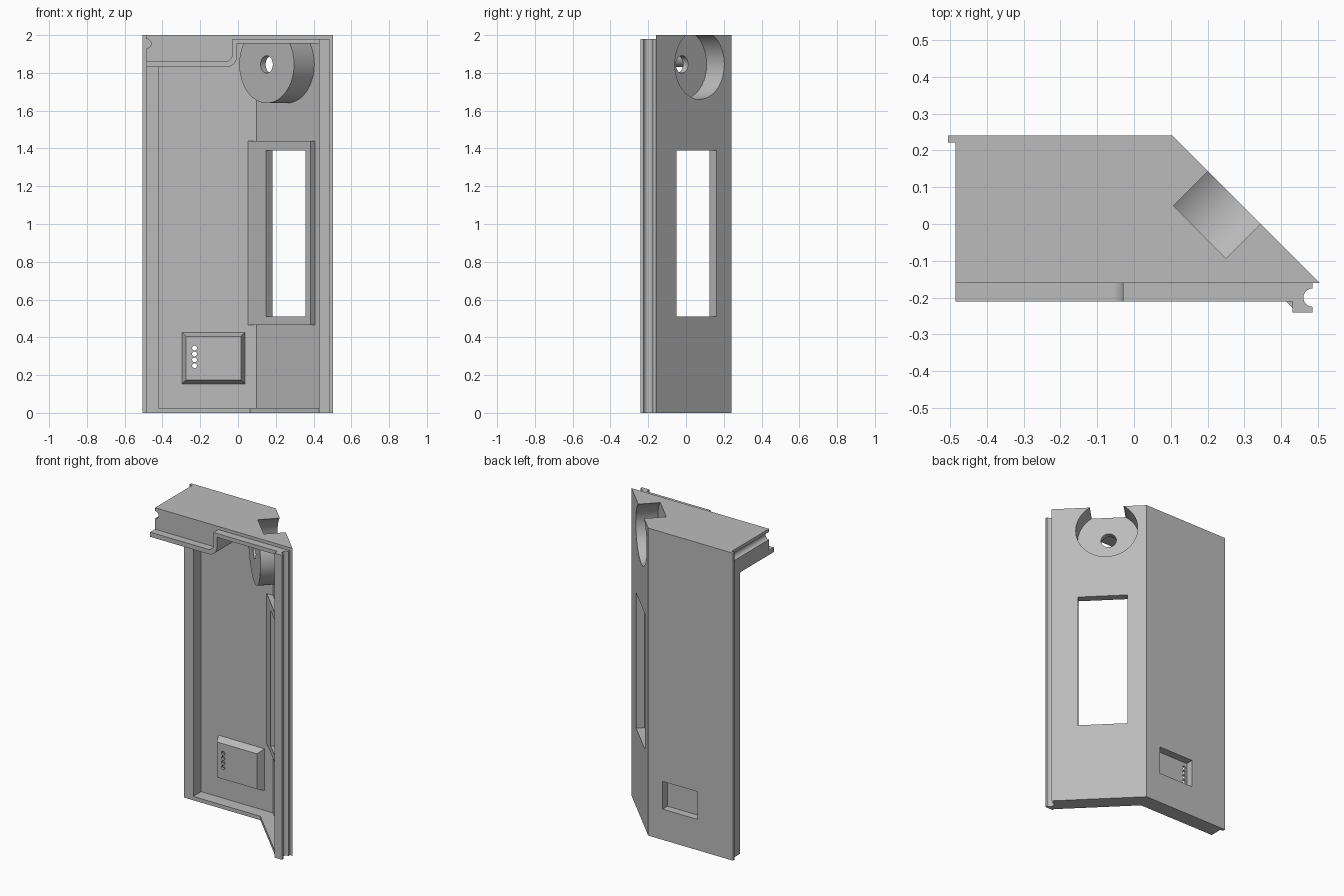
import bpy, bmesh
from math import sin, cos, pi, radians
from mathutils import Matrix, Vector

if "Cube" in bpy.data.objects:
    bpy.data.objects.remove(bpy.data.objects["Cube"], do_unlink=True)

grey = bpy.data.materials.new("plain grey")
grey.use_nodes = True
colour = (0.5, 0.5, 0.5, 1)
grey.diffuse_color = colour
grey.node_tree.nodes["Principled BSDF"].inputs["Base Color"].default_value = colour

# Frames for extruding: upright, along depth, and square to the slanted face
UP = Matrix.Identity(4)
DEPTH = Matrix(((1, 0, 0, 0), (0, 0, 1, 0), (0, 1, 0, 0), (0, 0, 0, 1)))
SLANT = Matrix.Translation((0.272, 0.072, 0)) @ Matrix.Rotation(radians(-45), 4, 'Z') @ DEPTH


def arc(cx, cy, r, a0, a1, n=12):
    return [(cx + r * cos(radians(a0 + (a1 - a0) * i / n)),
             cy + r * sin(radians(a0 + (a1 - a0) * i / n))) for i in range(n + 1)]


def circle(cx, cy, r, n=64):
    return arc(cx, cy, r, 0, 360, n)[:-1]


def rect(x0, x1, y0, y1):
    return [(x0, y0), (x1, y0), (x1, y1), (x0, y1)]


def loft(name, bottom, top, low, high, frame=UP, helper=False):
    bm = bmesh.new()
    a = [bm.verts.new(frame @ Vector((x, y, low))) for x, y in bottom]
    b = [bm.verts.new(frame @ Vector((x, y, high))) for x, y in top]
    bm.faces.new(a)
    bm.faces.new(b)
    for i in range(len(a)):
        j = (i + 1) % len(a)
        bm.faces.new((a[i], a[j], b[j], b[i]))
    bmesh.ops.recalc_face_normals(bm, faces=bm.faces)
    mesh = bpy.data.meshes.new(name)
    bm.to_mesh(mesh)
    bm.free()
    mesh.materials.append(grey)
    ob = bpy.data.objects.new(name, mesh)
    bpy.context.collection.objects.link(ob)
    if helper:
        ob.hide_render = True
        ob.hide_set(True)
        ob.display_type = 'WIRE'
    else:
        parts.append(ob)
    return ob


def prism(name, outline, low, high, frame=UP, helper=False):
    return loft(name, outline, outline, low, high, frame, helper)


def cut(cutter, *targets):
    for ob in targets:
        mod = ob.modifiers.new(cutter.name, 'BOOLEAN')
        mod.operation = 'DIFFERENCE'
        mod.solver = 'EXACT'
        mod.object = cutter


parts = []

# Thin back wall folding into the slanted wall
wall = prism("folded_wall", [(-0.505, 0.24), (0.104, 0.24), (0.504, -0.16),
                             (0.478, -0.16), (0.097, 0.221), (-0.505, 0.221)], 0, 2)

# Rims along the bottom and the right edge
prism("bottom_rim", [(-0.485, 0.24), (0.104, 0.24), (0.48, -0.136),
                     (0.44, -0.227), (0.43, -0.227), (0.063, 0.14), (-0.485, 0.14)], 0, 0.025)
prism("right_rim", rect(-0.485, -0.42, 0.14, 0.235), 0, 1.85)

# Grooved strip along the front edge of the slanted wall
prism("grooved_strip", [(0.43, -0.24), (0.485, -0.24)]
      + arc(0.485, -0.2, 0.025, 270, 90)
      + [(0.485, -0.16), (0.43, -0.1)], 0, 1.98)

# Top plate, and the deeper grooved block at its right end
plate = prism("top_plate", [(-0.485, 0.24), (0.104, 0.24), (0.504, -0.16), (-0.485, -0.16)],
              1.955, 2)
underside = arc(-0.065, 1.89, 0.06, 270, 360)
cut(prism("end_groove_cutter", circle(-0.485, 1.955, 0.025, 24), -0.3, 0.22, DEPTH, True), plate)
prism("top_block", [(-0.485, 1.83)] + underside
      + [(-0.005, 2), (-0.485, 2)] + arc(-0.485, 1.955, 0.025, 90, -90),
      -0.16, 0.22, DEPTH)

# Stepped lip along the front of the top
prism("stepped_lip", [(-0.485, 1.83)] + underside
      + [(-0.005, 1.955), (0.44, 1.955), (0.44, 1.98), (-0.03, 1.98)]
      + arc(-0.07, 1.9, 0.04, 0, -90) + [(-0.485, 1.86)], -0.21, -0.155, DEPTH)

# Round socket sunk into the slanted wall
boss = prism("socket_boss", circle(0, 1.845, 0.205), -0.17, -0.008, SLANT)
cut(prism("boss_top_cutter", rect(-1, 1, -1, 1), 1.99, 2.3, helper=True), boss)
cut(prism("socket_cutter", circle(0, 1.845, 0.185), -0.132, 0.2, SLANT, True), boss, wall, plate)
cut(prism("socket_hole_cutter", circle(0, 1.845, 0.046, 32), -0.3, 0.1, SLANT, True), boss)

# Window with its inner frame
frame = prism("window_frame", [(0.048, 0.225), (0.385, -0.112), (0.415, -0.082), (0.1, 0.233)],
              0.465, 1.44)
cut(prism("window_cutter", rect(-0.125, 0.172, 0.51, 1.39), -0.3, 0.2, SLANT, True), frame, wall)

# Vent: tapered pocket on the inside, recess outside, four small holes
pocket = loft("vent_pocket", rect(-0.275, 0.015, 0.175, 0.405), rect(-0.3, 0.04, 0.15, 0.43),
              0.175, 0.23, DEPTH)
cut(prism("vent_recess_cutter", rect(-0.25, 0, 0.2, 0.38), 0.19, 0.4, DEPTH, True), pocket, wall)
for i in range(4):
    cut(prism("vent_hole_cutter", circle(-0.23, 0.25 + 0.031 * i, 0.013, 20),
              0.1, 0.3, DEPTH, True), pocket)

# Smooth the round surfaces, keep the edges sharp
bpy.ops.object.select_all(action='DESELECT')
for ob in parts:
    ob.select_set(True)
bpy.context.view_layer.objects.active = wall
for ob in parts:
    bpy.context.view_layer.objects.active = ob
    for mod in list(ob.modifiers):
        bpy.ops.object.modifier_apply(modifier=mod.name)
bpy.ops.object.shade_smooth_by_angle(angle=radians(30))
